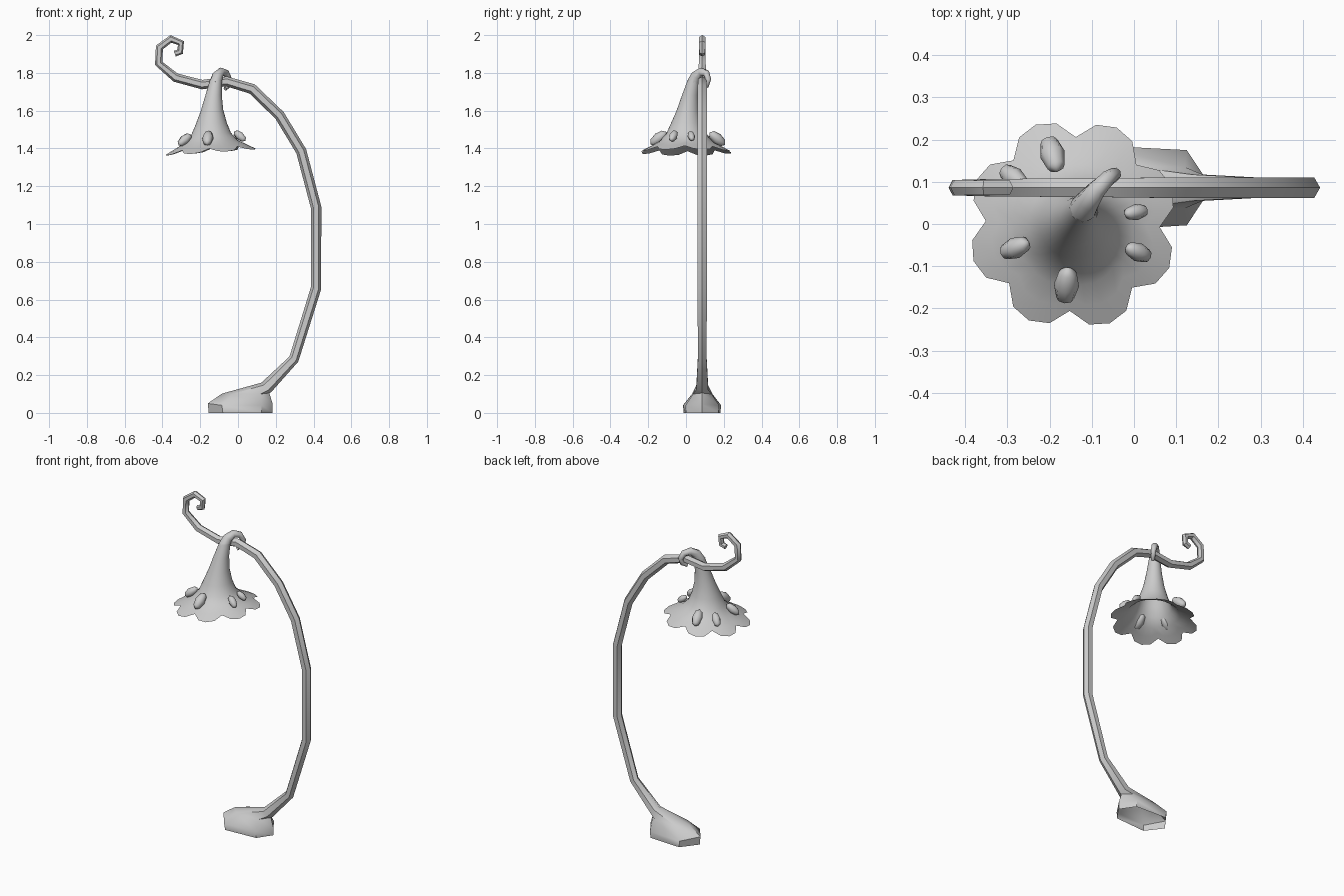
import bpy, math
from mathutils import Vector, Matrix

if "Cube" in bpy.data.objects:
    bpy.data.objects.remove(bpy.data.objects["Cube"])

def loft(name, rings, cap_end=False, cap_start=False):
    """Skin a list of equal-length rings into one mesh object."""
    n = len(rings[0])
    verts = [tuple(p) for r in rings for p in r]
    faces = []
    for i in range(len(rings) - 1):
        for k in range(n):
            j = (k + 1) % n
            faces.append((i*n + k, i*n + j, (i+1)*n + j, (i+1)*n + k))
    last = (len(rings) - 1) * n
    if cap_end:
        faces.append(tuple(range(last, last + n)))
    if cap_start:
        faces.append(tuple(reversed(range(n))))
    me = bpy.data.meshes.new(name)
    me.from_pydata(verts, [], faces)
    # consistent outward winding
    import bmesh
    bm = bmesh.new()
    bm.from_mesh(me)
    bmesh.ops.recalc_face_normals(bm, faces=bm.faces)
    bm.to_mesh(me)
    bm.free()
    ob = bpy.data.objects.new(name, me)
    bpy.context.collection.objects.link(ob)
    smooth(ob)
    return ob

def smooth(ob, angle=50):
    bpy.ops.object.select_all(action='DESELECT')
    ob.select_set(True)
    bpy.context.view_layer.objects.active = ob
    bpy.ops.object.shade_smooth_by_angle(angle=math.radians(angle))

def tube_rings(pts, radii, sides, side_vec):
    """Rings around a path, the side vector carried along it."""
    pts = [Vector(p) for p in pts]
    s = Vector(side_vec)
    rings = []
    for i, p in enumerate(pts):
        a = (p - pts[i-1]).normalized() if i else Vector()
        b = (pts[i+1] - p).normalized() if i < len(pts) - 1 else Vector()
        t = (a + b).normalized()
        s = (s - t * s.dot(t)).normalized()
        n = t.cross(s)
        rings.append([p + radii[i] * (n * math.cos(2*math.pi*k/sides) + s * math.sin(2*math.pi*k/sides))
                      for k in range(sides)])
    return rings

# Stem with flared foot, running up into the curl
Y = 0.086
foot = [
    [(-.155, .086, 0), (-.08, .182, 0), (.125, .172, 0), (.183, .086, 0), (.125, 0, 0), (-.08, -.012, 0)],
    [(-.16, .086, .05), (-.085, .186, .04), (.125, .175, .04), (.184, .086, .045), (.125, -.003, .04), (-.085, -.016, .04)],
    [(-.085, .086, .102), (-.03, .140, .10), (.12, .135, .10), (.166, .086, .105), (.12, .037, .10), (-.03, .032, .10)],
]
path = [(.15, .135), (.296, .285), (.413, .66), (.413, 1.09), (.335, 1.385), (.22, 1.575),
        (.075, 1.715), (-.06, 1.755), (-.19, 1.738), (-.33, 1.775), (-.42, 1.85), (-.416, 1.935),
        (-.355, 1.98), (-.302, 1.958), (-.306, 1.912), (-.335, 1.902)]
radii = [.036, .027, .028, .028, .028, .028, .028, .026, .025, .024, .021, .021, .02, .019, .018, .016]
stem = tube_rings([(x, Y, z) for x, z in path], radii, 6, (0, 1, 0))
loft("stem", foot + stem, cap_end=True)

# Bell flower: scalloped rim of eight petals rising to a leaning neck
CX, CY, LOBES, SEG = -.145, 0, 8, 32
#        x,    y,    z,   radius, scallop depth, notch lift
bell = [(CX, CY, 1.378, .206, .045, .022),
        (CX, CY, 1.405, .175, .025, .012),
        (CX, CY, 1.432, .140, .008, .004),
        (-.143, .0, 1.475, .106, 0, 0),
        (-.142, .002, 1.53, .083, 0, 0),
        (-.138, .010, 1.60, .060, 0, 0),
        (-.130, .022, 1.68, .044, 0, 0),
        (-.118, .040, 1.76, .032, 0, 0)]
rings = []
for x, y, z, r, depth, lift in bell:
    ring = []
    for k in range(SEG):
        a = math.radians(-2) + 2 * math.pi * k / SEG
        f = abs(math.sin(LOBES / 2 * 2 * math.pi * k / SEG)) ** .7
        rr = r + depth * f
        tilt = .07 * rr * math.cos(a)
        ring.append((x + rr*math.cos(a), y + rr*math.sin(a), z + lift*(1 - f) + tilt))
    rings.append(ring)
loft("bell_flower", rings)

# Hook wrapping over the stem
hook = [(-.121, .035, 1.74), (-.108, .055, 1.785), (-.088, .082, 1.806), (-.062, .108, 1.797),
        (-.046, .118, 1.765), (-.050, .108, 1.733), (-.068, .085, 1.716)]
loft("flower_hook", tube_rings(hook, [.034, .029, .023, .019, .016, .014, .010], 8, (1, 0, 0)),
     cap_end=True, cap_start=True)

# Beads resting on the flower
beads = [(-.193, .165, 1.0), (-.160, -.145, 1.0), (-.282, -.057, .85),
         (.010, -.067, .75), (.005, .028, .65), (-.285, .110, .85)]
for i, (x, y, s) in enumerate(beads):
    d = Vector((x - CX, y - CY, 0)).normalized()
    axis = (d * math.cos(math.radians(38)) - Vector((0, 0, 1)) * math.sin(math.radians(38)))
    bpy.ops.mesh.primitive_uv_sphere_add(segments=8, ring_count=4, radius=1)
    ob = bpy.context.object
    ob.name = f"bead_{i + 1}"
    z = 1.455 + (.07 * (x - CX))
    ob.matrix_world = (Matrix.Translation((x, y, z)) @ axis.to_track_quat('Z', 'Y').to_matrix().to_4x4()
                       @ Matrix.Diagonal((.03*s, .03*s, .054*s, 1)))
    smooth(ob)
